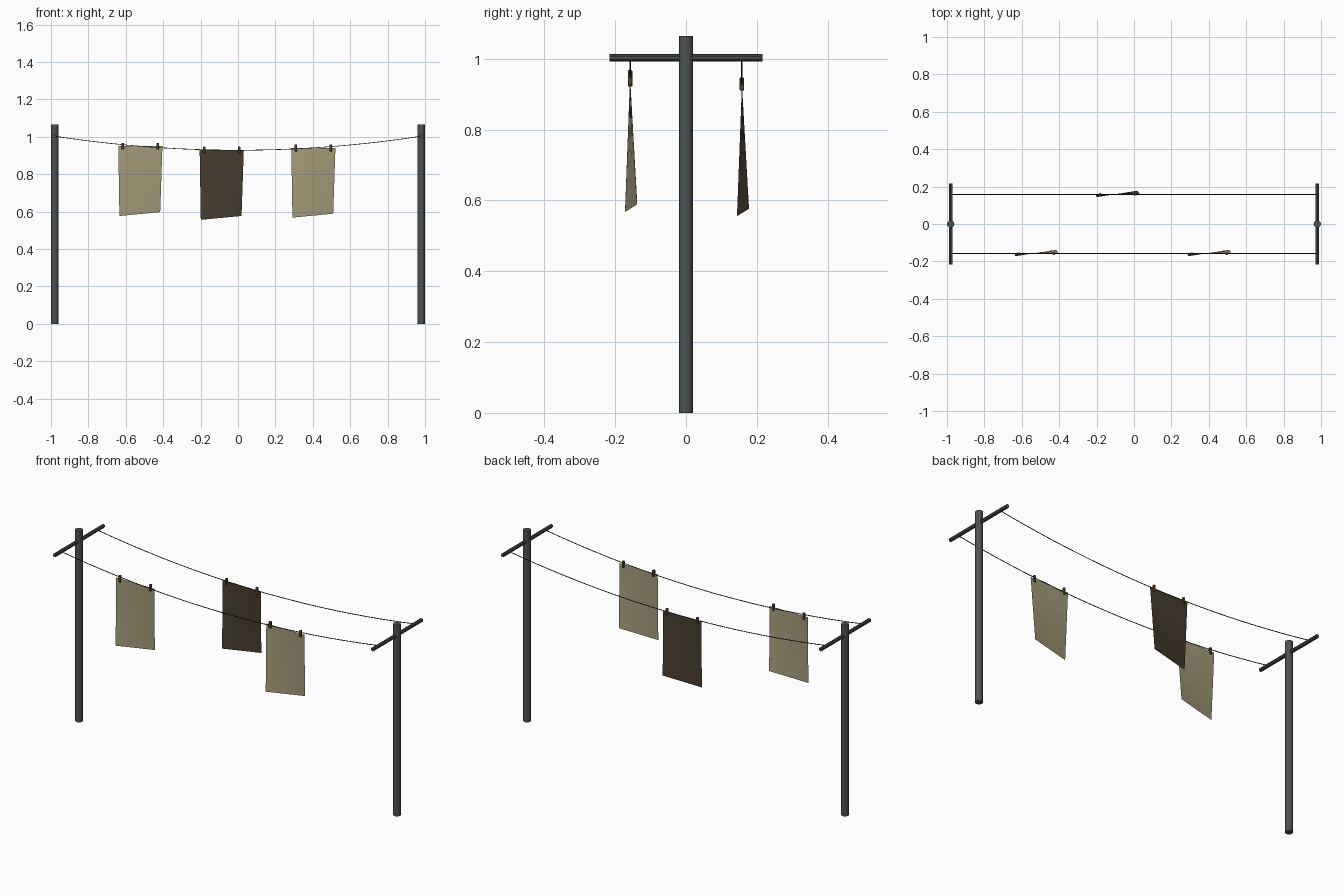
import bpy, bmesh, math
from mathutils import Matrix

if "Cube" in bpy.data.objects:
    bpy.data.objects.remove(bpy.data.objects["Cube"])

POST_X, BAR_Z, LINE_Y = 0.98, 1.003, 0.158


def material(name, rgb):
    m = bpy.data.materials.new(name)
    m.diffuse_color = (*rgb, 1)
    m.use_nodes = True
    m.node_tree.nodes["Principled BSDF"].inputs["Base Color"].default_value = m.diffuse_color
    return m


METAL = material("grey_metal", (0.072, 0.084, 0.088))
CORD = material("dark_cord", (0.02, 0.02, 0.02))
WOOD = material("brown_wood", (0.12, 0.08, 0.035))
BEIGE = material("beige_cloth", (0.38, 0.33, 0.195))
BROWN = material("brown_cloth", (0.066, 0.047, 0.029))


def make(name, bm, mat):
    me = bpy.data.meshes.new(name)
    bm.to_mesh(me)
    bm.free()
    me.materials.append(mat)
    ob = bpy.data.objects.new(name, me)
    bpy.context.collection.objects.link(ob)
    return ob


def rod(name, centre, radius, length, sides, along_y=False):
    bm = bmesh.new()
    mat = Matrix.Translation(centre)
    if along_y:
        mat = mat @ Matrix.Rotation(math.pi / 2, 4, 'X')
    bmesh.ops.create_cone(bm, cap_ends=True, segments=sides, radius1=radius,
                          radius2=radius, depth=length, matrix=mat)
    return make(name, bm, METAL)


def line_z(x):
    return 0.928 + 0.075 * (x / POST_X) ** 2


def line(name, y):
    # sagging cord: small hexagonal tube along a parabola
    n, sides, r = 24, 6, 0.002
    bm = bmesh.new()
    rings = []
    for i in range(n + 1):
        x = -POST_X + 2 * POST_X * i / n
        rings.append([bm.verts.new((x, y + r * math.cos(a), line_z(x) + r * math.sin(a)))
                      for a in (math.tau * k / sides for k in range(sides))])
    for a, b in zip(rings, rings[1:]):
        for k in range(sides):
            j = (k + 1) % sides
            bm.faces.new((a[k], a[j], b[j], b[k]))
    bm.faces.new(rings[0])
    bm.faces.new(rings[-1])
    bmesh.ops.recalc_face_normals(bm, faces=bm.faces)
    return make(name, bm, CORD)


def cloth(name, cx, y, mat):
    # thin sheet with a level top edge and a twisted, slanted hem
    z = line_z(cx)
    tl, tr = (cx - 0.118, y, z), (cx + 0.118, y, z)
    bl, br = (cx - 0.112, y - 0.014, z - 0.373), (cx + 0.106, y + 0.020, z - 0.352)
    n = 6
    bm = bmesh.new()
    grid = []
    for j in range(n + 1):
        v = j / n
        row = []
        for i in range(n + 1):
            u = i / n
            row.append(bm.verts.new([(1 - v) * ((1 - u) * a + u * b) + v * ((1 - u) * c + u * d)
                                     for a, b, c, d in zip(tl, tr, bl, br)]))
        grid.append(row)
    for j in range(n):
        for i in range(n):
            bm.faces.new((grid[j + 1][i], grid[j + 1][i + 1], grid[j][i + 1], grid[j][i]))
    make(name, bm, mat)
    # two pegs gripping the top edge
    for side in (-1, 1):
        bm = bmesh.new()
        m = Matrix.Translation((cx + side * 0.0935, y, z)) @ Matrix.Diagonal((0.013, 0.013, 0.037, 1))
        bmesh.ops.create_cube(bm, size=1, matrix=m)
        bmesh.ops.bevel(bm, geom=bm.edges[:], offset=0.002, segments=1, affect='EDGES')
        make(f"{name}_peg_{'left' if side < 0 else 'right'}", bm, WOOD)


# posts with crossbars
for s, side in ((-1, "left"), (1, "right")):
    rod(f"{side}_post", (s * POST_X, 0, 0.5325), 0.02, 1.065, 12)
    rod(f"{side}_crossbar", (s * POST_X, 0, BAR_Z), 0.01, 0.432, 10, along_y=True)

# washing lines
line("front_line", -LINE_Y)
line("back_line", LINE_Y)

# hanging cloths
cloth("left_cloth", -0.522, -LINE_Y, BEIGE)
cloth("right_cloth", 0.403, -LINE_Y, BEIGE)
cloth("back_cloth", -0.087, LINE_Y, BROWN)
